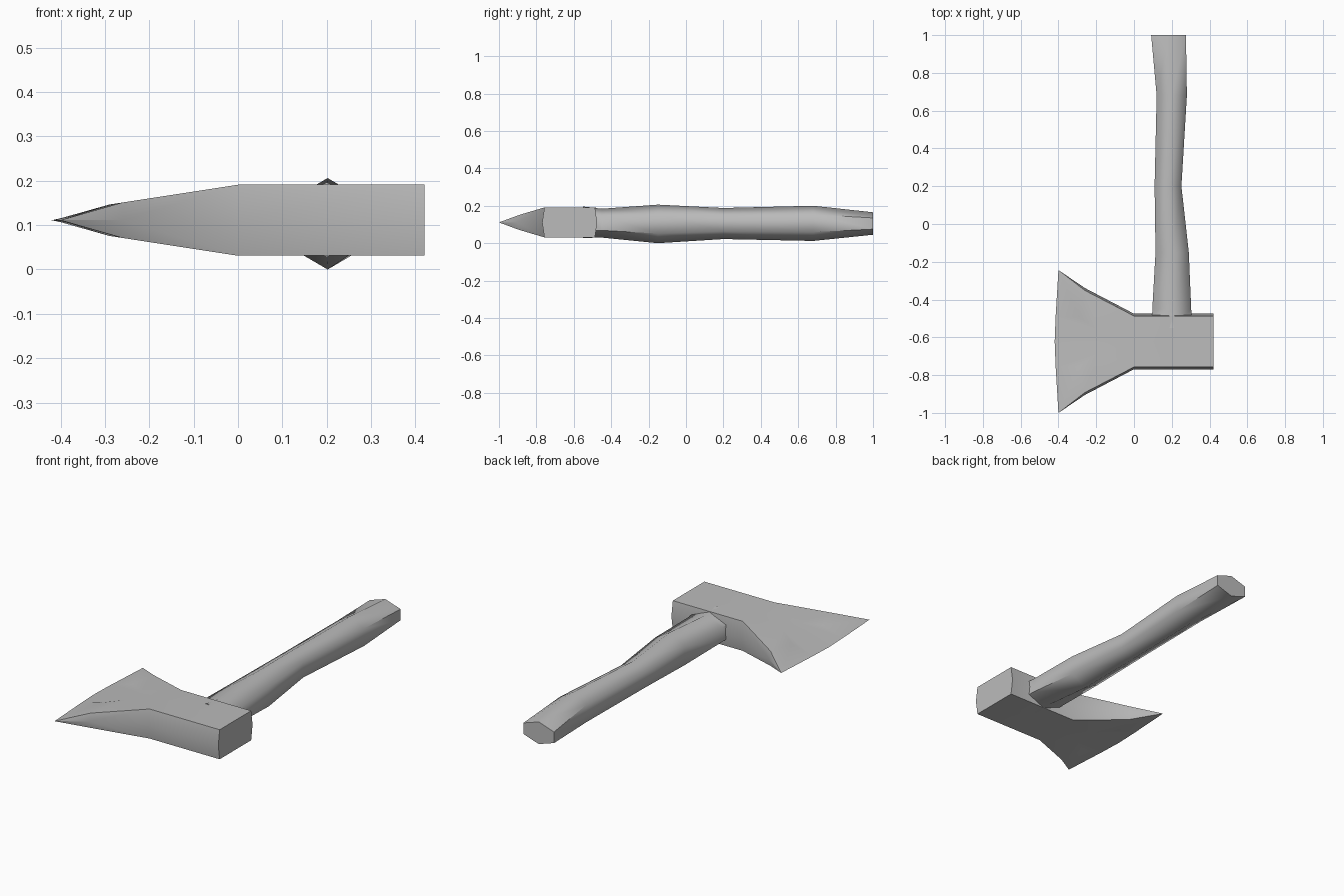
import bpy, bmesh, math

cube = bpy.data.objects.get("Cube")
if cube:
    bpy.data.objects.remove(cube, do_unlink=True)

grey = bpy.data.materials.new("plain grey")
grey.use_nodes = True
GREY = (0.5, 0.5, 0.5, 1)
grey.diffuse_color = GREY
grey.node_tree.nodes["Principled BSDF"].inputs["Base Color"].default_value = GREY


def make_object(name, bm, location):
    mesh = bpy.data.meshes.new(name)
    bmesh.ops.recalc_face_normals(bm, faces=bm.faces)
    bm.to_mesh(mesh)
    bm.free()
    mesh.materials.append(grey)
    obj = bpy.data.objects.new(name, mesh)
    obj.location = location
    bpy.context.collection.objects.link(obj)
    bpy.ops.object.select_all(action="DESELECT")
    obj.select_set(True)
    bpy.context.view_layer.objects.active = obj
    return obj


def finish(obj, angle):
    # orient closed surfaces outward, then smooth gentle edges
    bm = bmesh.new()
    bm.from_mesh(obj.data)
    bmesh.ops.recalc_face_normals(bm, faces=bm.faces)
    bm.to_mesh(obj.data)
    bm.free()
    bpy.ops.object.shade_smooth_by_angle(angle=math.radians(angle))


# Axe head: one quarter, mirrored across its length and thickness
def cheek(x, y):
    return (x, y, 0.08 + min(x, 0) * 0.154)


points = {
    "poll_mid": (0.42, 0, 0), "poll_top": (0.42, 0, 0.08),
    "poll_corner": (0.42, 0.135, 0.08), "poll_side": (0.42, 0.147, 0),
    "neck_top": cheek(0, 0), "neck_corner": cheek(0, 0.135), "neck_side": (0, 0.147, 0),
    "bevel_mid": cheek(-0.19, 0), "bevel_in": cheek(-0.19, 0.06),
    "bevel_out": cheek(-0.29, 0.13), "bevel_corner": cheek(-0.26, 0.27),
    "bevel_side": (-0.26, 0.283, 0),
    "edge_mid": (-0.42, 0, 0), "edge_in": (-0.415, 0.13, 0), "edge_tip": (-0.40, 0.378, 0),
}
faces = [
    "poll_mid poll_side poll_corner poll_top",
    "poll_top poll_corner neck_corner neck_top",
    "poll_corner poll_side neck_side neck_corner",
    "neck_corner neck_side bevel_side bevel_corner",
    "bevel_corner bevel_side edge_tip",
    "neck_top neck_corner bevel_in bevel_mid",
    "neck_corner bevel_corner bevel_in",
    "bevel_in bevel_corner bevel_out",
    "bevel_mid bevel_in edge_in edge_mid",
    "bevel_in bevel_out edge_in",
    "bevel_out edge_tip edge_in",
    "bevel_out bevel_corner edge_tip",
]
bm = bmesh.new()
verts = {name: bm.verts.new(co) for name, co in points.items()}
for face in faces:
    bm.faces.new([verts[name] for name in face.split()])
head = make_object("axe_head", bm, (0, -0.622, 0.111))
mirror = head.modifiers.new("mirror", "MIRROR")
mirror.use_axis = (False, True, True)
mirror.use_clip = True
bpy.ops.object.modifier_apply(modifier=mirror.name)
finish(head, 30)

# Handle: six-sided sections of (y, centre x, half width, centre z, half height)
sections = [
    (-0.55, 0.20, 0.105, 0.112, 0.084),
    (-0.45, 0.20, 0.103, 0.107, 0.077),
    (-0.15, 0.202, 0.088, 0.103, 0.103),
    (0.20, 0.18, 0.071, 0.105, 0.083),
    (0.68, 0.20, 0.080, 0.106, 0.094),
    (1.00, 0.183, 0.092, 0.105, 0.060),
]
SIDES = 6
bm = bmesh.new()
rings = []
for y, cx, half_width, cz, half_height in sections:
    ring = []
    for i in range(SIDES):
        a = math.tau * i / SIDES
        ring.append(bm.verts.new((cx + half_width * math.sin(a) / math.sin(math.pi / 3), y,
                                  cz + half_height * math.cos(a))))
    rings.append(ring)
for a, b in zip(rings, rings[1:]):
    for i in range(SIDES):
        j = (i + 1) % SIDES
        bm.faces.new((a[i], a[j], b[j], b[i]))
bm.faces.new(rings[0])
bm.faces.new(rings[-1])
handle = make_object("handle", bm, (0, 0, 0))
finish(handle, 65)
